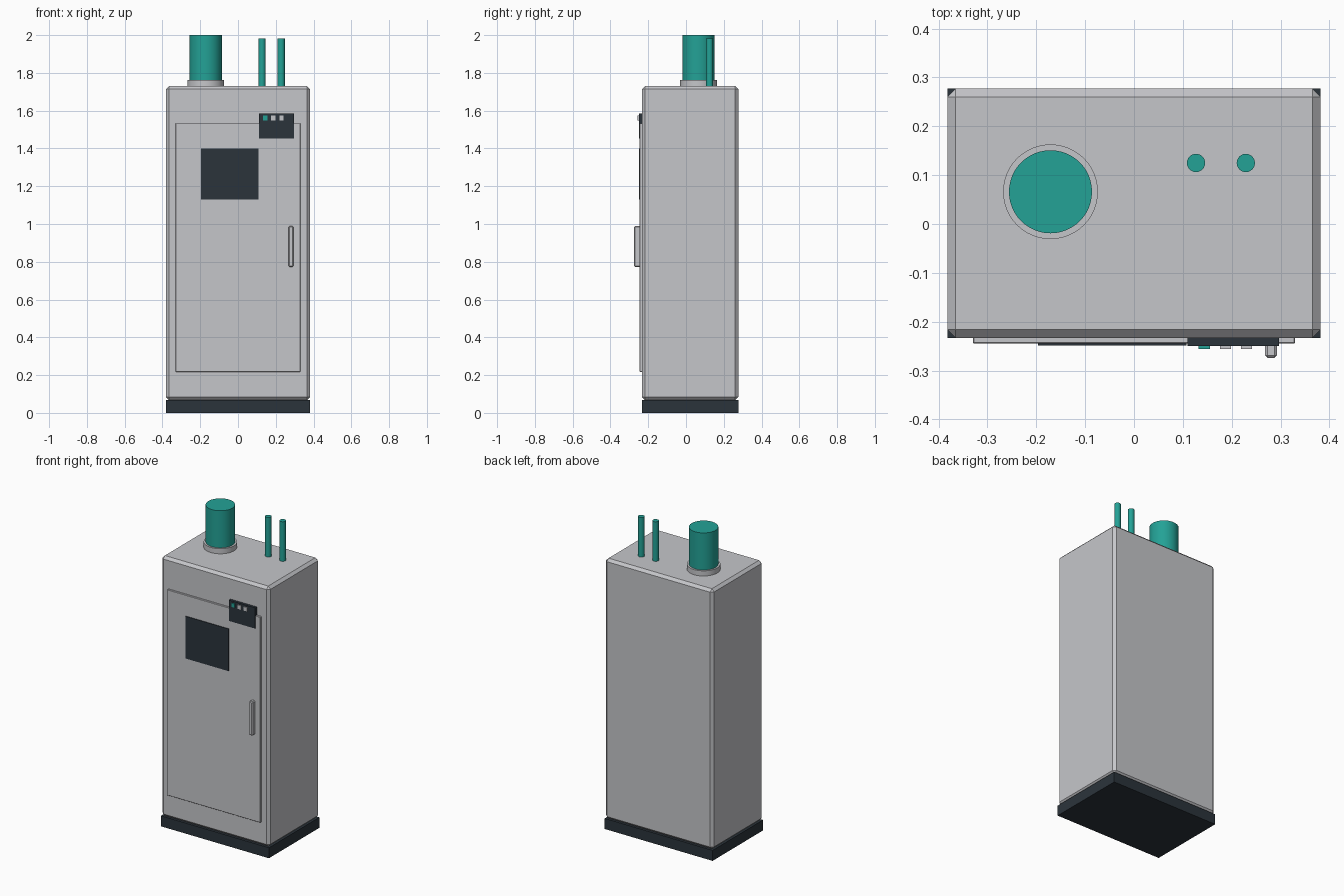
import bpy, bmesh

if "Cube" in bpy.data.objects:
    bpy.data.objects.remove(bpy.data.objects["Cube"])


def material(name, rgb):
    m = bpy.data.materials.new(name)
    m.diffuse_color = (*rgb, 1)
    m.use_nodes = True
    m.node_tree.nodes["Principled BSDF"].inputs["Base Color"].default_value = m.diffuse_color
    return m


GREY = material("light grey metal", (0.56, 0.565, 0.59))
DARK = material("dark slate", (0.024, 0.034, 0.044))
TEAL = material("teal", (0.017, 0.36, 0.305))


def finish(name, bm, mat):
    me = bpy.data.meshes.new(name)
    bm.to_mesh(me)
    bm.free()
    me.materials.append(mat)
    ob = bpy.data.objects.new(name, me)
    bpy.context.collection.objects.link(ob)
    return ob


def box(name, x, y, z, mat, bevel=0.0):
    """Box from (min, max) ranges, with an optional flat chamfer."""
    bm = bmesh.new()
    bmesh.ops.create_cube(bm, size=1)
    for v in bm.verts:
        for i, (lo, hi) in enumerate((x, y, z)):
            v.co[i] = hi if v.co[i] > 0 else lo
    if bevel:
        bmesh.ops.bevel(bm, geom=bm.edges[:], offset=bevel, segments=1,
                        affect='EDGES', profile=0.5)
    return finish(name, bm, mat)


def pipe(name, x, y, r, z0, z1, mat, sides):
    bm = bmesh.new()
    bmesh.ops.create_cone(bm, cap_ends=True, segments=sides, radius1=r,
                          radius2=r, depth=z1 - z0)
    bmesh.ops.translate(bm, verts=bm.verts, vec=(x, y, (z0 + z1) / 2))
    # smooth sides, sharp rims
    for f in bm.faces:
        f.smooth = abs(f.normal.z) < 0.5
    for e in bm.edges:
        e.smooth = all(f.smooth for f in e.link_faces)
    return finish(name, bm, mat)


# Plinth and chamfered cabinet
X, Y = (-0.382, 0.382), (-0.233, 0.277)
box("plinth", X, Y, (0, 0.067), DARK)
box("cabinet", X, Y, (0.067, 1.73), GREY, 0.0165)

# Door, display window and handle
box("door", (-0.33, 0.33), (-0.245, -0.225), (0.217, 1.533), GREY, 0.002)
box("window", (-0.197, 0.108), (-0.249, -0.240), (1.129, 1.399), DARK)
box("handle", (0.268, 0.293), (-0.274, -0.240), (0.773, 0.989), GREY, 0.005)

# Control panel with three buttons
box("control_panel", (0.11, 0.297), (-0.250, -0.225), (1.452, 1.585), DARK)
for i, mat in enumerate((TEAL, GREY, GREY)):
    x = 0.144 + i * 0.0433
    box(f"button_{i + 1}", (x - 0.0115, x + 0.0115), (-0.256, -0.248),
        (1.549, 1.574), mat)

# Flue with collar, and two water pipes on the top
pipe("flue_collar", -0.171, 0.066, 0.097, 1.725, 1.763, GREY, 48)
pipe("flue", -0.171, 0.066, 0.085, 1.73, 2.0, TEAL, 48)
for i, x in enumerate((0.127, 0.229)):
    pipe(f"water_pipe_{i + 1}", x, 0.125, 0.0187, 1.725, 1.983, TEAL, 24)
